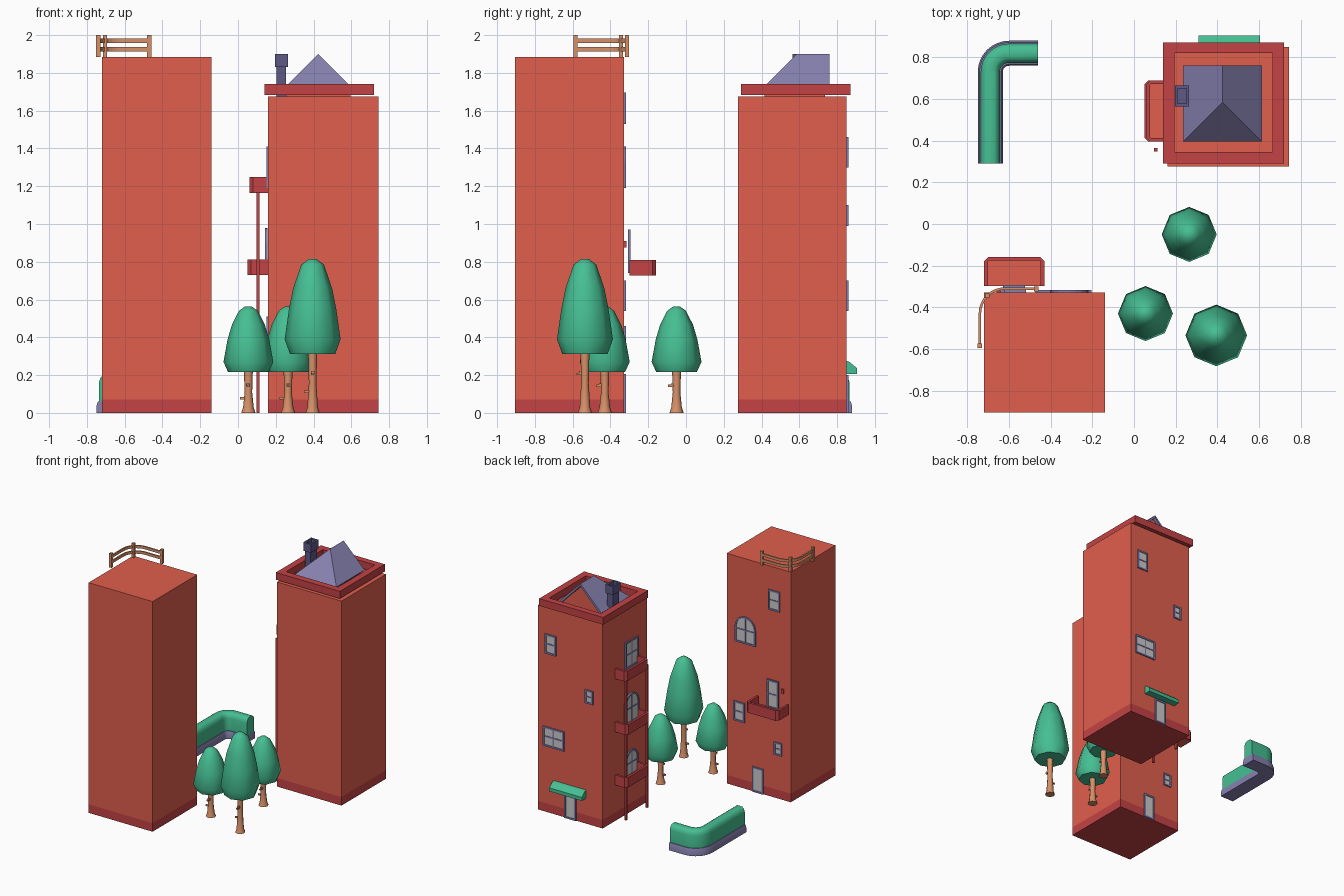
import bpy, bmesh
from math import sin, cos, pi, radians
from mathutils import Vector

if "Cube" in bpy.data.objects:
    bpy.data.objects.remove(bpy.data.objects["Cube"])


def material(name, r, g, b):
    m = bpy.data.materials.new(name)
    m.diffuse_color = (r, g, b, 1)
    m.use_nodes = True
    m.node_tree.nodes["Principled BSDF"].inputs["Base Color"].default_value = m.diffuse_color
    return m


BRICK = material("brick", 0.75, 0.114, 0.074)
TRIM = material("trim", 0.55, 0.055, 0.06)
GREEN = material("leaf", 0.06, 0.52, 0.29)
SLATE = material("slate", 0.24, 0.22, 0.43)
DARK = material("dark_slate", 0.11, 0.10, 0.24)
WOOD = material("wood", 0.68, 0.28, 0.14)


def flat(u, v, d):
    return (u, v, d)


def make(name, verts, faces, mat=None, smooth=None):
    me = bpy.data.meshes.new(name)
    bm = bmesh.new()
    vs = [bm.verts.new(v) for v in verts]
    for f in faces:
        bm.faces.new([vs[i] for i in f])
    bmesh.ops.recalc_face_normals(bm, faces=bm.faces)
    bm.to_mesh(me)
    bm.free()
    ob = bpy.data.objects.new(name, me)
    bpy.context.collection.objects.link(ob)
    if mat:
        me.materials.append(mat)
    if smooth:
        bpy.context.view_layer.objects.active = ob
        ob.select_set(True)
        bpy.ops.object.shade_smooth_by_angle(angle=radians(smooth))
        ob.select_set(False)
    return ob


def loft(name, loops, mat=None, smooth=None, closed=False):
    """Skin equal-length loops; cap the ends, or join last to first."""
    n, m = len(loops[0]), len(loops)
    faces = [(i * n + j, i * n + (j + 1) % n, (i + 1) % m * n + (j + 1) % n, (i + 1) % m * n + j)
             for i in range(m if closed else m - 1) for j in range(n)]
    if not closed:
        faces += [tuple(range(n)), tuple(range((m - 1) * n, m * n))]
    return make(name, [p for l in loops for p in l], faces, mat, smooth)


def prism(name, pts, d0, d1, mat=None, f=flat):
    return loft(name, [[f(u, v, d) for u, v in pts] for d in (d0, d1)], mat)


def ring(name, outer, inner, d0, d1, mat=None, f=flat):
    loops = [(outer, d0), (outer, d1), (inner, d1), (inner, d0)]
    return loft(name, [[f(u, v, d) for u, v in pts] for pts, d in loops], mat, closed=True)


def rect(x0, x1, y0, y1):
    return [(x0, y0), (x1, y0), (x1, y1), (x0, y1)]


def sweep(name, path, profile, mat, smooth=None):
    """Carry an (offset, z) profile along a flat path."""
    loops = []
    for i, p in enumerate(path):
        a, b = Vector(path[max(i - 1, 0)]), Vector(path[min(i + 1, len(path) - 1)])
        t = (b - a).normalized()
        loops.append([(p[0] - t.y * o, p[1] + t.x * o, z) for o, z in profile])
    return loft(name, loops, mat, smooth)


def corner_path(start, centre, r, end, n=8):
    arc = [(centre[0] + r * cos(pi - pi / 2 * i / n), centre[1] + r * sin(pi - pi / 2 * i / n))
           for i in range(n + 1)]
    e = 0.001
    return [start, (arc[0][0], arc[0][1] - e)] + arc + [(arc[-1][0] + e, arc[-1][1]), end]


def outline(u, v, w, h, arch):
    pts = [(u - w / 2, v), (u + w / 2, v)]
    if arch:
        return pts + [(u + w / 2 * cos(pi * i / 10), v + h - w / 2 + w / 2 * sin(pi * i / 10)) for i in range(11)]
    return pts + [(u + w / 2, v + h), (u - w / 2, v + h)]


def window(name, f, u, v, w, h, arch=False, cols=1, rows=2, lift=0.0):
    t = 0.013
    ring(name + "_frame", outline(u, v, w, h, arch), outline(u, v + t, w - 2 * t, h - 2 * t, arch),
         lift - 0.004, lift + 0.01, SLATE, f)
    prism(name + "_pane", outline(u, v + t, w - 2 * t, h - 2 * t, arch), lift - 0.003, lift + 0.004, None, f)
    for i in range(1, cols):
        x = u - w / 2 + w * i / cols
        prism(name + "_mullion", rect(x - 0.005, x + 0.005, v + t, v + h - t), lift, lift + 0.008, SLATE, f)
    for i in range(1, rows):
        z = v + h * i / rows
        prism(name + "_crossbar", rect(u - w / 2 + t, u + w / 2 - t, z - 0.005, z + 0.005), lift, lift + 0.008, SLATE, f)


def balcony(name, u0, u1, d0, d1, z, f):
    """Open tray; u runs along the wall, d is distance out from it."""
    c, t = 0.02, 0.018
    def wrap(u, d, h):
        return f(u, h, d)
    def edge(k):
        return [(u0 + k, d0), (u0 + k, d1 - c), (u0 + c, d1 - k), (u1 - c, d1 - k), (u1 - k, d1 - c), (u1 - k, d0)]
    prism(name + "_floor", edge(0.004), z, z + 0.02, BRICK, wrap)
    prism(name + "_parapet", edge(0) + edge(t)[::-1], z, z + 0.083, TRIM, wrap)


def tower(name, x0, x1, y0, y1, h):
    prism(name + "_plinth", rect(x0, x1, y0, y1), 0, 0.07, TRIM)
    prism(name + "_walls", rect(x0, x1, y0, y1), 0.07, h, BRICK)


# Tower with the rooftop fence
tower("left_tower", -0.72, -0.14, -0.905, -0.328, 1.885)
def wall_a(u, v, d):
    return (u, -0.328 + d, v)
window("upper_window", wall_a, -0.571, 1.53, 0.105, 0.165)
window("arched_window", wall_a, -0.31, 1.19, 0.185, 0.22, True, 2)
window("side_window", wall_a, -0.254, 0.54, 0.10, 0.16)
window("small_window", wall_a, -0.607, 0.355, 0.07, 0.105)
window("front_door", wall_a, -0.424, 0, 0.10, 0.205, rows=1)
window("balcony_door", wall_a, -0.576, 0.74, 0.105, 0.23, lift=0.024)
prism("wall_lamp", rect(-0.66, -0.64, 0.875, 0.91), 0, 0.012, TRIM, wall_a)
balcony("left_balcony", -0.72, -0.43, 0.03, 0.17, 0.727, wall_a)

# Fence
path = corner_path((-0.74, -0.59), (-0.62, -0.43), 0.12, (-0.46, -0.31))
for z in (1.925, 1.97):
    sweep("fence_rail", path, rect(-0.006, 0.006, z - 0.011, z + 0.011), WOOD)
for x, y in ((-0.74, -0.585), (-0.705, -0.345), (-0.47, -0.312)):
    prism("fence_post", rect(x - 0.011, x + 0.011, y - 0.011, y + 0.011), 1.885, 2.0, WOOD)

# Tower with the pitched roof
tower("right_tower", 0.16, 0.745, 0.275, 0.85, 1.675)
ring("roof_parapet", rect(0.14, 0.72, 0.29, 0.872), rect(0.195, 0.665, 0.345, 0.82), 1.683, 1.742, TRIM)
def wall_b(u, v, d):
    return (u, 0.85 + d, v)
def wall_c(u, v, d):
    return (0.16 - d, u, v)
window("back_upper_window", wall_b, 0.63, 1.30, 0.10, 0.16)
window("back_small_window", wall_b, 0.281, 0.99, 0.072, 0.11)
window("back_double_window", wall_b, 0.602, 0.54, 0.19, 0.16, cols=2)
window("back_door", wall_b, 0.45, 0, 0.105, 0.2, rows=1)
window("side_upper_window", wall_c, 0.48, 1.19, 0.17, 0.22, cols=2)
window("side_arched_door", wall_c, 0.49, 0.74, 0.18, 0.24, True, 2, lift=0.008)
window("side_lower_window", wall_c, 0.48, 0.30, 0.165, 0.21, True, 2)
for d, z in ((0.1, 1.165), (0.11, 0.73), (0.105, 0.295)):
    balcony("side_balcony", 0.395, 0.69, 0, d, z, wall_c)
for y in (0.357, 0.627):
    prism("balcony_pole", rect(0.097, 0.113, y - 0.008, y + 0.008), 0, 1.17, TRIM)

# Awning over the back door
loft("awning", [[(x, y, z) for y, z in ((0.85, 0.275), (0.865, 0.27), (0.906, 0.236), (0.906, 0.207), (0.85, 0.207))]
                for x in (0.31, 0.605)], GREEN)

# Hipped roof shell with an open gable at the back
roof_pts = [(0.235, 0.395, 1.71), (0.615, 0.395, 1.71), (0.615, 0.76, 1.71), (0.235, 0.76, 1.71),
            (0.425, 0.585, 1.90), (0.425, 0.76, 1.90)]
roof = make("pitched_roof", roof_pts, [(0, 1, 4), (1, 2, 5, 4), (3, 0, 4, 5)], SLATE)
mod = roof.modifiers.new("thickness", "SOLIDIFY")
mod.thickness = 0.02
mod.offset = -1
loft("roof_gable", [[(x, y, z) for x, z in ((0.265, 1.675), (0.585, 1.675), (0.585, 1.715), (0.425, 1.875), (0.265, 1.715))]
                    for y in (0.715, 0.735)], BRICK)
prism("roof_base_wall", rect(0.255, 0.595, 0.415, 0.735), 1.675, 1.71, BRICK)

# Chimney
prism("chimney_stack", rect(0.205, 0.255, 0.575, 0.655), 1.675, 1.86, DARK)
ring("chimney_cap", rect(0.196, 0.265, 0.565, 0.665), rect(0.21, 0.251, 0.579, 0.651), 1.83, 1.90, DARK)

# Curved hedge in its planter
path = corner_path((-0.69, 0.29), (-0.60, 0.73), 0.09, (-0.46, 0.82))
sweep("planter", path, [(-0.06, 0), (0.06, 0), (0.06, 0.035), (0.052, 0.06), (-0.052, 0.06), (-0.06, 0.035)], SLATE, 30)
sweep("hedge", path, [(-0.046, 0.06), (0.046, 0.06), (0.046, 0.16), (0.038, 0.187), (0.02, 0.2),
                      (-0.02, 0.2), (-0.038, 0.187), (-0.046, 0.16)], GREEN, 50)


# Trees
def lathe(name, x, y, profile, n, mat, smooth):
    loft(name, [[(x + r * cos(2 * pi * i / n), y + r * sin(2 * pi * i / n), z) for i in range(n)]
                for r, z in profile], mat, smooth)


SMALL = [(0.108, 0.217), (0.132, 0.27), (0.11, 0.39), (0.087, 0.467), (0.05, 0.54), (0.02, 0.562)]
LARGE = [(0.12, 0.312), (0.148, 0.39), (0.125, 0.55), (0.103, 0.66), (0.06, 0.785), (0.02, 0.815)]
for x, y, crown in ((0.265, -0.05, SMALL), (0.055, -0.43, SMALL), (0.395, -0.535, LARGE)):
    base = crown[0][1]
    lathe("tree_crown", x, y, crown, 8, GREEN, 50)
    lathe("tree_trunk", x, y, [(0.038, 0), (0.028, 0.03), (0.02, base * 0.5), (0.024, base + 0.02)], 8, WOOD, 50)
    k = base * 0.68
    prism("trunk_knot", rect(x - 0.009, x + 0.009, k - 0.009, k + 0.009), y - 0.03, y, WOOD,
          lambda u, v, d: (u, d, v))
    for dx, dy, z in ((-1, 0, base * 0.36), (0, -1, base * 0.66)):
        loft("twig", [[(x + dx * s + dy * a, y + dy * s + dx * a, z + b) for a, b in rect(-0.006, 0.006, -0.006, 0.006)]
                      for s in (0.01, 0.045)], WOOD)
